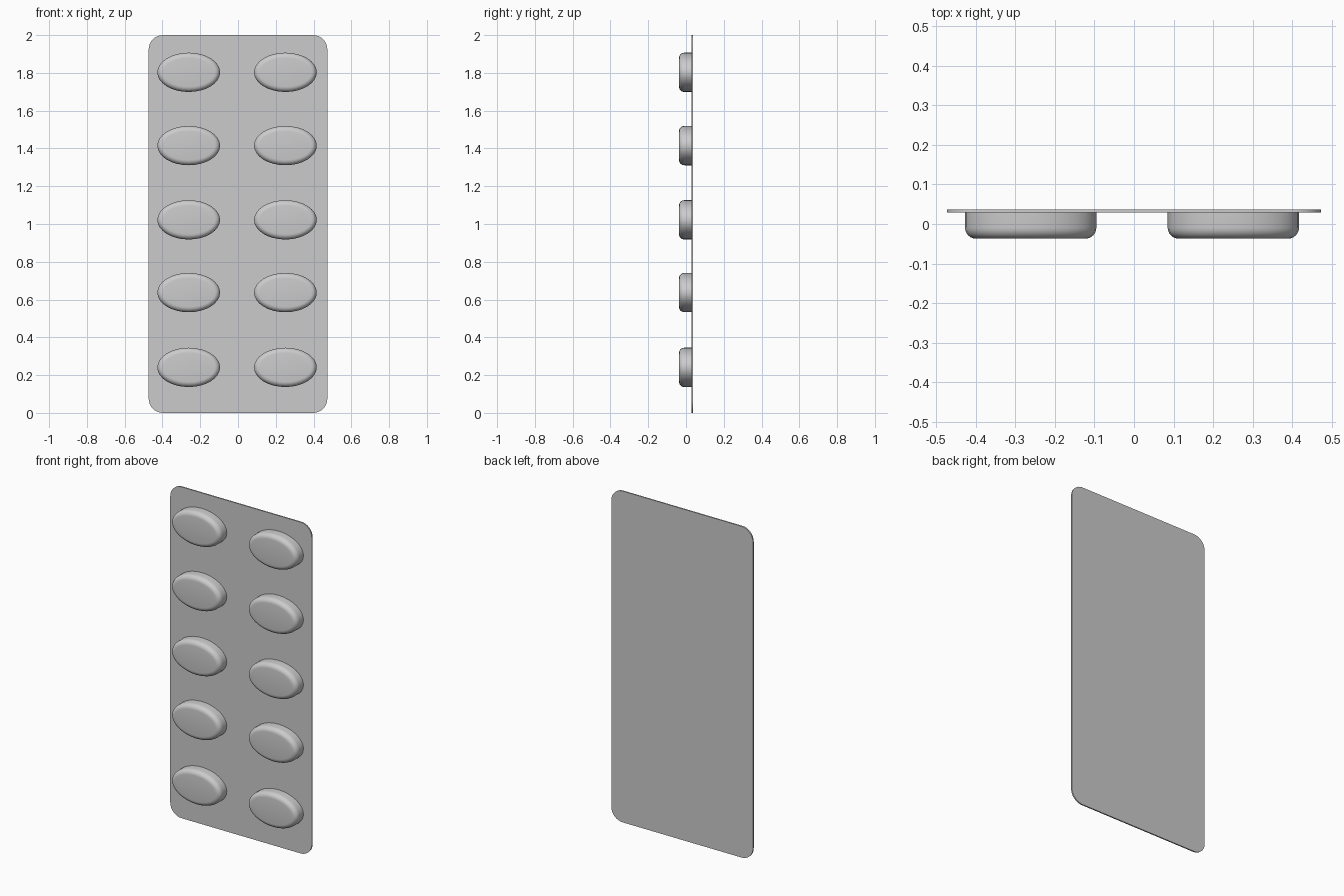
import bpy, bmesh, math

cube = bpy.data.objects.get("Cube")
if cube:
    bpy.data.objects.remove(cube)

foil = bpy.data.materials.new("light_grey")
foil.use_nodes = True
GREY = (0.6, 0.6, 0.6, 1)
foil.diffuse_color = GREY
foil.node_tree.nodes["Principled BSDF"].inputs["Base Color"].default_value = GREY


def loft(name, rings):
    """Skin a stack of equal-length closed rings and cap both ends."""
    bm = bmesh.new()
    loops = [[bm.verts.new(p) for p in ring] for ring in rings]
    n = len(loops[0])
    for a, b in zip(loops, loops[1:]):
        for i in range(n):
            j = (i + 1) % n
            bm.faces.new((a[i], a[j], b[j], b[i]))
    bm.faces.new(loops[0])
    bm.faces.new(loops[-1])
    bmesh.ops.recalc_face_normals(bm, faces=bm.faces)
    mesh = bpy.data.meshes.new(name)
    bm.to_mesh(mesh)
    bm.free()
    mesh.materials.append(foil)
    obj = bpy.data.objects.new(name, mesh)
    bpy.context.collection.objects.link(obj)
    bpy.ops.object.select_all(action='DESELECT')
    bpy.context.view_layer.objects.active = obj
    obj.select_set(True)
    bpy.ops.object.shade_smooth_by_angle(angle=math.radians(35))
    return obj


# Backing card: thin upright sheet with rounded corners
HALF_W, RADIUS, STEPS = 0.473, 0.075, 8
FRONT, BACK = 0.029, 0.037


def card_ring(y):
    ring = []
    for k, (sx, sz) in enumerate([(1, 1), (-1, 1), (-1, -1), (1, -1)]):
        for s in range(STEPS + 1):
            a = math.pi / 2 * (k + s / STEPS)
            ring.append((sx * (HALF_W - RADIUS) + RADIUS * math.cos(a), y,
                         1 + sz * (1 - RADIUS) + RADIUS * math.sin(a)))
    return ring


loft("backing_card", [card_ring(FRONT), card_ring(BACK)])

# Oval blisters: straight wall, rounded rim and flat front
SEGMENTS, FILLET, TIP = 32, 0.028, -0.037
HALF_X, HALF_Z = 0.166, 0.104


def oval_ring(cx, cz, y, inset):
    angles = [2 * math.pi * i / SEGMENTS for i in range(SEGMENTS)]
    return [(cx + (HALF_X - inset) * math.cos(a), y,
             cz + (HALF_Z - inset) * math.sin(a)) for a in angles]


for row, cz in enumerate((0.241, 0.637, 1.022, 1.415, 1.803)):
    for side, cx in (("right", -0.261), ("left", 0.251)):
        rings = [oval_ring(cx, cz, FRONT + 0.003, 0)]
        for s in range(7):
            a = math.pi / 2 * s / 6
            rings.append(oval_ring(cx, cz, TIP + FILLET * (1 - math.sin(a)),
                                   FILLET * (1 - math.cos(a))))
        loft(f"blister_{side}_{row + 1}", rings)
